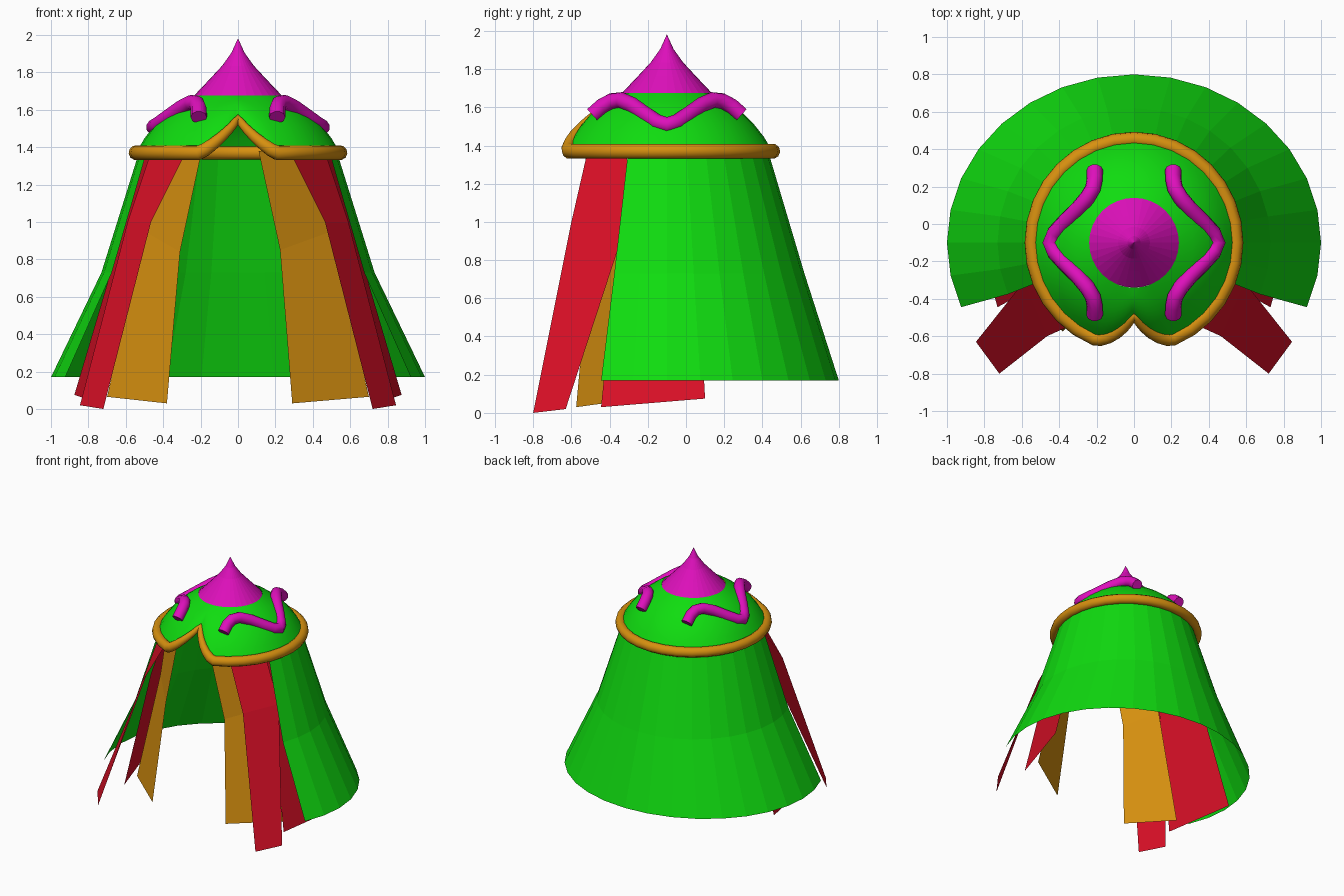
import bpy, bmesh, math
from mathutils import Vector

if "Cube" in bpy.data.objects:
    bpy.data.objects.remove(bpy.data.objects["Cube"])

CY = -0.1  # y of the vertical axis


def material(name, rgb):
    m = bpy.data.materials.new(name)
    m.diffuse_color = (*rgb, 1)
    m.use_nodes = True
    m.node_tree.nodes["Principled BSDF"].inputs["Base Color"].default_value = m.diffuse_color
    return m


GREEN = material("green cloth", (0.005, 0.72, 0.005))
PINK = material("magenta", (0.73, 0.005, 0.50))
ORANGE = material("orange trim", (0.68, 0.28, 0.005))
RED = material("red cloth", (0.71, 0.005, 0.02))


def grid(name, rows, mat, closed=False, smooth=False):
    """Skin a list of equally long point rows."""
    bm = bmesh.new()
    vs = [[bm.verts.new(p) for p in r] for r in rows]
    n = len(rows[0])
    for a, b in zip(vs, vs[1:]):
        for i in range(n if closed else n - 1):
            j = (i + 1) % n
            bm.faces.new((a[i], b[i], b[j], a[j]))
    bmesh.ops.remove_doubles(bm, verts=bm.verts, dist=1e-4)
    me = bpy.data.meshes.new(name)
    bm.to_mesh(me)
    bm.free()
    me.materials.append(mat)
    ob = bpy.data.objects.new(name, me)
    bpy.context.collection.objects.link(ob)
    if smooth:
        for p in me.polygons:
            p.use_smooth = True
    return ob


def tube(name, pts, radii, depth, mat, closed=False):
    """Round tube along a path."""
    cu = bpy.data.curves.new(name, 'CURVE')
    cu.dimensions = '3D'
    cu.bevel_depth = depth
    cu.bevel_resolution = 3
    cu.use_fill_caps = True
    sp = cu.splines.new('POLY')
    sp.points.add(len(pts) - 1)
    for q, p, r in zip(sp.points, pts, radii):
        q.co = (*p, 1)
        q.radius = r
    sp.use_cyclic_u = closed
    cu.materials.append(mat)
    ob = bpy.data.objects.new(name, cu)
    bpy.context.collection.objects.link(ob)
    bpy.ops.object.select_all(action='DESELECT')
    ob.select_set(True)
    bpy.context.view_layer.objects.active = ob
    bpy.ops.object.convert(target='MESH')
    bpy.ops.object.shade_smooth_by_angle(angle=math.radians(50))


def ring(rx, ry, z, angles):
    return [(rx * math.cos(a), CY + ry * math.sin(a), z) for a in angles]


# Long cape, open at the front
arc = [math.radians(-22.5 + 11.25 * i) for i in range(21)]
grid("cape", [ring(0.53, 0.53, 1.37, arc), ring(0.73, 0.72, 0.73, arc),
              ring(1.0, 0.9, 0.17, arc)], GREEN)

# Shoulder mantle with a raised notch at the front; angle measured from the front
half = [0, 2, 4, 7, 11, 15, 19, 22.5] + [33.75 + 11.25 * i for i in range(13)]
phis = half + [180] + [-p for p in reversed(half[1:])]


def notch(p):
    return max(0, 1 - abs(p) / 22)


def hem(p):
    u = notch(p)
    r = 0.545 - 0.165 * u ** 1.5
    a = math.radians(p)
    return Vector((r * math.sin(a), CY - (r + 0.008) * math.cos(a), 1.37 + 0.185 * u ** 1.2))


rows = []
for k in range(6):
    t = k / 5
    row = []
    for p in phis:
        a = math.radians(p)
        top = Vector((0.24 * math.sin(a), CY - 0.24 * math.cos(a), 1.675))
        v = top.lerp(hem(p), t)
        bulge = 0.10 * t * (1 - t) * (1 - 0.5 * notch(p))
        v += Vector((math.sin(a), -math.cos(a), 1)) * bulge
        row.append(v)
    rows.append(row)
grid("mantle", rows, GREEN, closed=True, smooth=True)

# Orange trim along the mantle hem
tube("mantle_trim", [hem(p) for p in phis], [1 - 0.5 * notch(p) for p in phis],
     0.04, ORANGE, closed=True)

# Pointed collar on top
circle = [math.tau * i / 32 for i in range(32)]
grid("collar_peak", [ring(r, r, z, circle) for r, z in
                     ((0.001, 1.98), (0.035, 1.905), (0.085, 1.835), (0.15, 1.765), (0.24, 1.67))],
     PINK, closed=True)

# Wavy shoulder cords, one each side, symmetric front to back
cord = [(0.21, -0.39, 1.56), (0.21, -0.34, 1.605), (0.22, -0.29, 1.632), (0.25, -0.24, 1.637),
        (0.30, -0.18, 1.61), (0.37, -0.11, 1.56), (0.425, -0.05, 1.52)]
cord = cord + [(0.448, 0, 1.506)] + [(x, -y, z) for x, y, z in reversed(cord)]
for s, side in ((1, "right"), (-1, "left")):
    tube("shoulder_cord_" + side, [(s * x, CY + y, z) for x, y, z in cord],
         [1] * len(cord), 0.043, PINK)

# Hanging cloth panels: front edge and rear edge, each top, middle, bottom
for s, side in ((1, "right"), (-1, "left")):
    inner = ([(0.11, -0.53, 1.38), (0.225, -0.50, 0.85), (0.29, -0.575, 0.03)] if s > 0 else
             [(0.20, -0.51, 1.35), (0.31, -0.50, 0.84), (0.38, -0.575, 0.03)])
    panels = (
        ("orange_panel_", ORANGE, inner,
         [(0.40, -0.36, 1.35), (0.50, -0.30, 0.95), (0.70, -0.32, 0.065)]),
        ("front_red_panel_", RED,
         [(0.29, -0.52, 1.35), (0.465, -0.60, 1.0), (0.72, -0.80, 0.0)],
         [(0.47, -0.31, 1.36), (0.59, -0.31, 1.0), (0.845, -0.63, 0.02)]),
        ("side_red_panel_", RED,
         [(0.44, -0.30, 1.35), (0.555, -0.35, 0.95), (0.73, -0.445, 0.03)],
         [(0.50, 0.00, 1.35), (0.61, 0.05, 0.97), (0.875, 0.10, 0.075)]),
    )
    for name, mat, front, rear in panels:
        strip = [((s * a[0], *a[1:]), (s * b[0], *b[1:])) for a, b in zip(front, rear)]
        if s < 0:
            strip = [r[::-1] for r in strip]
        grid(name + side, strip, mat)
